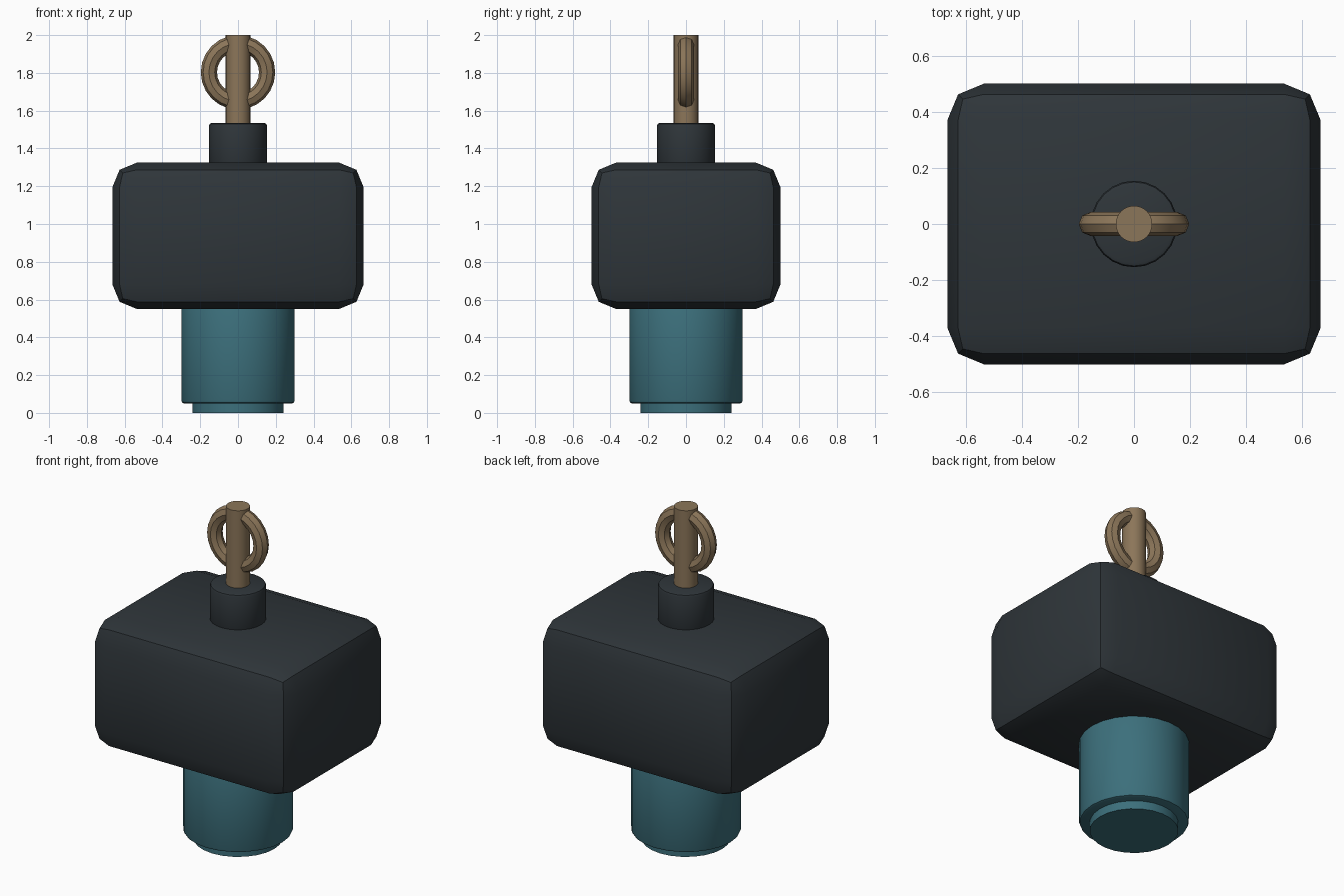
import bpy
from math import radians

if "Cube" in bpy.data.objects:
    bpy.data.objects.remove(bpy.data.objects["Cube"])


def finish(obj, name, color, bevel=0.0, segments=2):
    """Name, colour, bevel and smooth a part."""
    obj.name = name
    obj.data.materials.append(color)
    if bevel:
        mod = obj.modifiers.new("bevel", 'BEVEL')
        mod.width = bevel
        mod.segments = segments
        mod.limit_method = 'ANGLE'
        mod.angle_limit = radians(40)
        bpy.ops.object.modifier_apply(modifier=mod.name)
    bpy.ops.object.shade_smooth_by_angle(angle=radians(30))
    return obj


def material(name, rgb):
    mat = bpy.data.materials.new(name)
    mat.diffuse_color = (*rgb, 1)
    mat.use_nodes = True
    mat.node_tree.nodes["Principled BSDF"].inputs["Base Color"].default_value = mat.diffuse_color
    return mat


def cylinder(name, radius, z0, z1, color, bevel=0.0, sides=24):
    bpy.ops.mesh.primitive_cylinder_add(vertices=sides, radius=radius, depth=z1 - z0,
                                        location=(0, 0, (z0 + z1) / 2))
    return finish(bpy.context.object, name, color, bevel)


dark = material("dark_casing", (0.028, 0.036, 0.042))
teal = material("teal_barrel", (0.045, 0.16, 0.20))
brass = material("brass", (0.26, 0.18, 0.10))

# Lower barrel and its recessed end face
cylinder("end_face", 0.242, 0.0, 0.10, teal)
cylinder("barrel", 0.30, 0.05, 0.60, teal, 0.015)

# Rounded casing
bpy.ops.mesh.primitive_cube_add(size=1, location=(0, 0, 0.9375))
body = bpy.context.object
body.scale = (1.33, 1.0, 0.775)
bpy.ops.object.transform_apply(location=False, rotation=False, scale=True)
finish(body, "casing", dark, 0.13)

# Collar and pin on top
cylinder("collar", 0.154, 1.30, 1.535, dark, 0.015)
cylinder("pin", 0.065, 1.50, 2.0, brass)

# Hanging ring through the pin
bpy.ops.mesh.primitive_torus_add(major_segments=24, minor_segments=8, major_radius=0.154,
                                 minor_radius=0.043, location=(0, 0, 1.803),
                                 rotation=(radians(90), 0, 0))
finish(bpy.context.object, "hanging_ring", brass)
